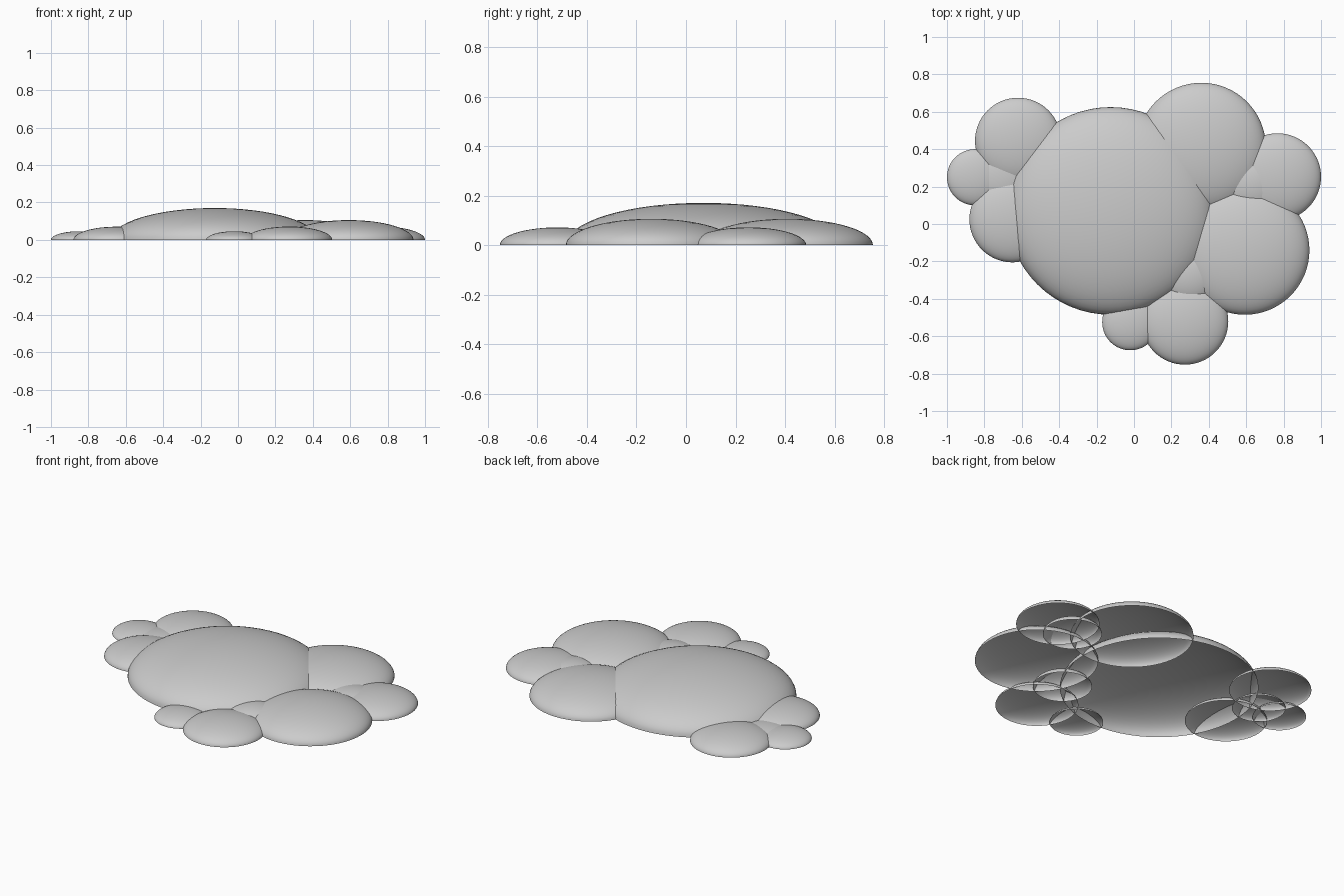
import bpy, bmesh

if "Cube" in bpy.data.objects:
    bpy.data.objects.remove(bpy.data.objects["Cube"])

FLATNESS = 0.307  # height of a lobe relative to its radius


def dome(name, x, y, radius, height=None):
    """Flattened half sphere, open underneath, resting on z = 0."""
    height = height or radius * FLATNESS
    bm = bmesh.new()
    bmesh.ops.create_uvsphere(bm, u_segments=64, v_segments=32, radius=1.0)
    lower = [v for v in bm.verts if v.co.z < -0.001]
    bmesh.ops.delete(bm, geom=lower, context='VERTS')
    for v in bm.verts:
        v.co = (v.co.x * radius, v.co.y * radius, max(v.co.z, 0.0) * height)
    for f in bm.faces:
        f.smooth = True
    mesh = bpy.data.meshes.new(name)
    bm.to_mesh(mesh)
    bm.free()
    obj = bpy.data.objects.new(name, mesh)
    obj.location = (x, y, 0)
    bpy.context.collection.objects.link(obj)
    return obj


# Central mound
dome("main_mound", -0.125, 0.07, 0.555)

# Right cluster
dome("right_back_lobe", 0.36, 0.41, 0.345)
dome("right_front_lobe", 0.593, -0.14, 0.345)
dome("right_outer_lobe", 0.767, 0.252, 0.233)
dome("right_filler", 0.63, 0.215, 0.165, 0.069)

# Left cluster
dome("left_back_lobe", -0.62, 0.445, 0.23)
dome("left_front_lobe", -0.65, 0.025, 0.23)
dome("left_outer_lobe", -0.85, 0.25, 0.15)
dome("left_filler", -0.70, 0.25, 0.15)

# Front cluster
dome("front_large_lobe", 0.272, -0.52, 0.232)
dome("front_small_lobe", -0.02, -0.525, 0.15)
dome("front_filler", 0.295, -0.27, 0.165, 0.071)
